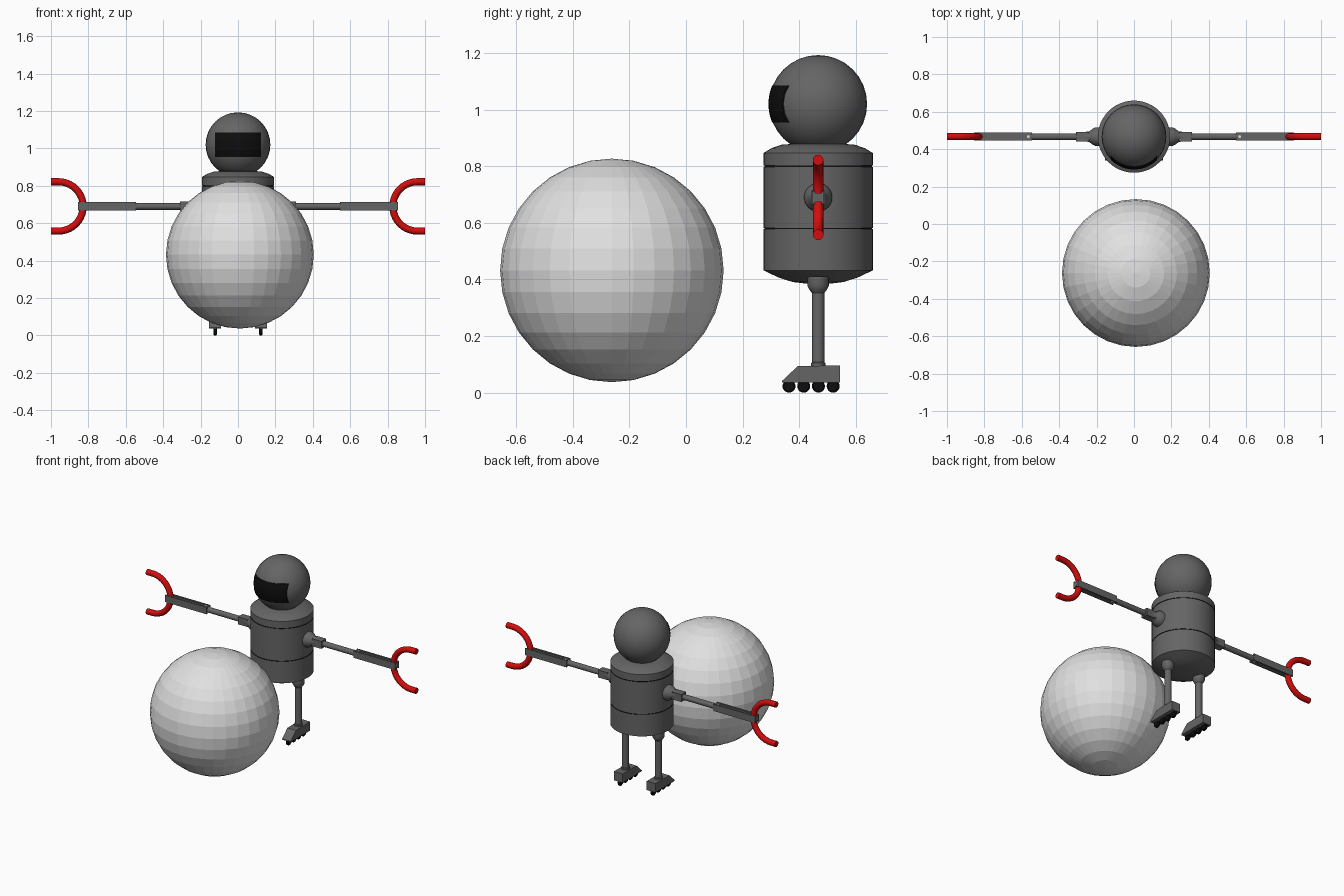
import bpy, bmesh, math
from mathutils import Vector, Matrix

if "Cube" in bpy.data.objects:
    bpy.data.objects.remove(bpy.data.objects["Cube"])

CY = 0.467      # depth of the robot's centre line
ARM_Z = 0.69


def material(name, rgb):
    m = bpy.data.materials.new(name)
    m.diffuse_color = (*rgb, 1)
    m.use_nodes = True
    m.node_tree.nodes["Principled BSDF"].inputs["Base Color"].default_value = m.diffuse_color
    return m


GREY = material("dark grey", (0.13, 0.13, 0.13))
LIGHT = material("light grey", (0.75, 0.75, 0.75))
RED = material("red", (0.65, 0.004, 0.004))
BLACK = material("black", (0.004, 0.004, 0.004))


def finish(name, bm, mats, smooth=True):
    bmesh.ops.recalc_face_normals(bm, faces=bm.faces)
    me = bpy.data.meshes.new(name)
    bm.to_mesh(me)
    bm.free()
    ob = bpy.data.objects.new(name, me)
    bpy.context.collection.objects.link(ob)
    for m in mats:
        me.materials.append(m)
    if smooth:
        bpy.ops.object.select_all(action='DESELECT')
        ob.select_set(True)
        bpy.context.view_layer.objects.active = ob
        bpy.ops.object.shade_smooth_by_angle(angle=math.radians(35))
    return ob


def lathe(name, profile, origin, axis, mats, steps=32, rule=None):
    """Spin (radius, height) points about an axis and close both ends."""
    bm = bmesh.new()
    rot = Vector((0, 0, 1)).rotation_difference(Vector(axis)).to_matrix()
    rings = []
    for r, h in profile:
        rings.append([bm.verts.new(Vector(origin) + rot @ Vector(
            (r * math.cos(a), r * math.sin(a), h)))
            for a in (2 * math.pi * i / steps for i in range(steps))])
    for k, (a, b) in enumerate(zip(rings, rings[1:])):
        for i in range(steps):
            j = (i + 1) % steps
            f = bm.faces.new((a[i], a[j], b[j], b[i]))
            if rule:
                f.material_index = rule(f.calc_center_median())
    bm.faces.new(rings[0])
    bm.faces.new(rings[-1])
    return finish(name, bm, mats)


def box(name, lo, hi, mat):
    bm = bmesh.new()
    lo, hi = Vector(lo), Vector(hi)
    bmesh.ops.create_cube(bm, size=1, matrix=Matrix.Translation((lo + hi) / 2)
                          @ Matrix.Diagonal((*(hi - lo), 1)))
    return finish(name, bm, [mat], False)


def tube(name, path, radius, mat, sides=12):
    """Round bar along a path lying in the xz plane."""
    bm = bmesh.new()
    rings = []
    for i, p in enumerate(path):
        t = (path[min(i + 1, len(path) - 1)] - path[max(i - 1, 0)]).normalized()
        u, v = Vector((0, 1, 0)), t.cross(Vector((0, 1, 0)))
        rings.append([bm.verts.new(p + radius * (math.cos(a) * u + math.sin(a) * v))
                      for a in (2 * math.pi * k / sides for k in range(sides))])
    for a, b in zip(rings, rings[1:]):
        for i in range(sides):
            j = (i + 1) % sides
            bm.faces.new((a[i], a[j], b[j], b[i]))
    bm.faces.new(rings[0])
    bm.faces.new(rings[-1])
    return finish(name, bm, [mat])


# Big faceted ball
bm = bmesh.new()
bmesh.ops.create_uvsphere(bm, u_segments=32, v_segments=16, radius=0.395,
                          matrix=Matrix.Translation((0.01, -0.262, 0.432)))
finish("ball", bm, [LIGHT], False)

# Torso with two dark seams
R = 0.193
torso = [(0.04, 0.385), (0.09, 0.391), (0.14, 0.407), (R, 0.432)]
for seam in (0.58, 0.80):
    torso += [(R, seam - 0.0025), (R - 0.003, seam - 0.002),
              (R - 0.003, seam + 0.002), (R, seam + 0.0025)]
torso += [(R, 0.847), (0.165, 0.864), (0.13, 0.876), (0.08, 0.88)]
lathe("torso", torso, (0, CY, 0), (0, 0, 1), [GREY, BLACK], 48,
      lambda c: int(min(abs(c.z - 0.58), abs(c.z - 0.80)) < 0.004))

# Head
HEAD = Vector((0, CY, 1.02))
bm = bmesh.new()
bmesh.ops.create_uvsphere(bm, u_segments=32, v_segments=16, radius=0.173,
                          matrix=Matrix.Translation(HEAD))
finish("head", bm, [GREY])

# Visor: curved plate lying on the face
bm = bmesh.new()
bmesh.ops.create_grid(bm, x_segments=16, y_segments=8, size=1)
for v in bm.verts:
    x, z = v.co.x * 0.122, v.co.y * 0.065
    v.co = HEAD + Vector((x, -math.sqrt(0.1755 ** 2 - x * x - z * z), z))
r = bmesh.ops.extrude_face_region(bm, geom=bm.faces[:])
for v in [g for g in r['geom'] if isinstance(g, bmesh.types.BMVert)]:
    v.co.y += 0.008
finish("visor", bm, [BLACK])

for s, side in ((-1, "left"), (1, "right")):
    # Shoulder joint and upper arm
    arm = (0, CY, ARM_Z)
    out = (s, 0, 0)
    lathe(side + "_shoulder", [(0.05, 0.17), (0.05, 0.205), (0.042, 0.222),
                               (0.028, 0.24), (0.025, 0.27)], arm, out, [GREY], 24)
    x0, x1 = sorted((s * 0.24, s * 0.31))
    box(side + "_shoulder_bracket", (x0, CY - 0.025, ARM_Z - 0.025),
        (x1, CY + 0.025, ARM_Z + 0.025), GREY)
    lathe(side + "_upper_arm", [(0.018, 0.29), (0.018, 0.56)], arm, out, [GREY], 16)

    # Forearm: core with two side rails leaving a slot above and below
    x0, x1 = sorted((s * 0.545, s * 0.855))
    box(side + "_forearm_core", (x0, CY - 0.012, ARM_Z - 0.016),
        (x1, CY + 0.012, ARM_Z + 0.016), GREY)
    for d, rail in ((-1, "front"), (1, "back")):
        y0, y1 = sorted((CY + d * 0.011, CY + d * 0.021))
        box(f"{side}_forearm_{rail}_rail", (x0, y0, ARM_Z - 0.023),
            (x1, y1, ARM_Z + 0.023), GREY)
    lathe(side + "_forearm_pin", [(0.008, -0.022), (0.008, 0.022)],
          (s * 0.565, CY, ARM_Z), (0, 0, 1), [LIGHT], 12)

    # Claw: half ring with straight tips
    rad, cx = 0.132, 0.96
    path = [Vector((s * 1.0, CY, ARM_Z + rad))]
    for i in range(21):
        a = math.pi / 2 + math.pi * i / 20
        path.append(Vector((s * (cx + rad * math.cos(a)), CY,
                            ARM_Z + rad * math.sin(a))))
    path.append(Vector((s * 1.0, CY, ARM_Z - rad)))
    tube(side + "_claw", path, 0.019, RED)

    # Leg with flared hip and ankle collar
    lx = s * 0.122
    lathe(side + "_leg", [(0.038, 0.41), (0.038, 0.378), (0.032, 0.365),
                          (0.022, 0.352), (0.022, 0.108), (0.026, 0.104),
                          (0.026, 0.09)], (lx, CY, 0), (0, 0, 1), [GREY], 20)

    # Foot: wedge profile extruded across
    bm = bmesh.new()
    face = bm.faces.new([bm.verts.new((lx - 0.032, y, z)) for y, z in (
        (0.34, 0.036), (0.545, 0.036), (0.545, 0.096), (0.395, 0.094), (0.34, 0.042))])
    r = bmesh.ops.extrude_face_region(bm, geom=[face])
    bmesh.ops.translate(bm, vec=(0.064, 0, 0),
                        verts=[g for g in r['geom'] if isinstance(g, bmesh.types.BMVert)])
    finish(side + "_foot", bm, [GREY], False)

    # Row of skate wheels
    for k in range(4):
        lathe(f"{side}_wheel_{k + 1}", [(0.018, -0.009), (0.023, -0.005),
                                        (0.023, 0.005), (0.018, 0.009)],
              (lx, 0.364 + 0.052 * k, 0.023), (1, 0, 0), [BLACK], 20)
